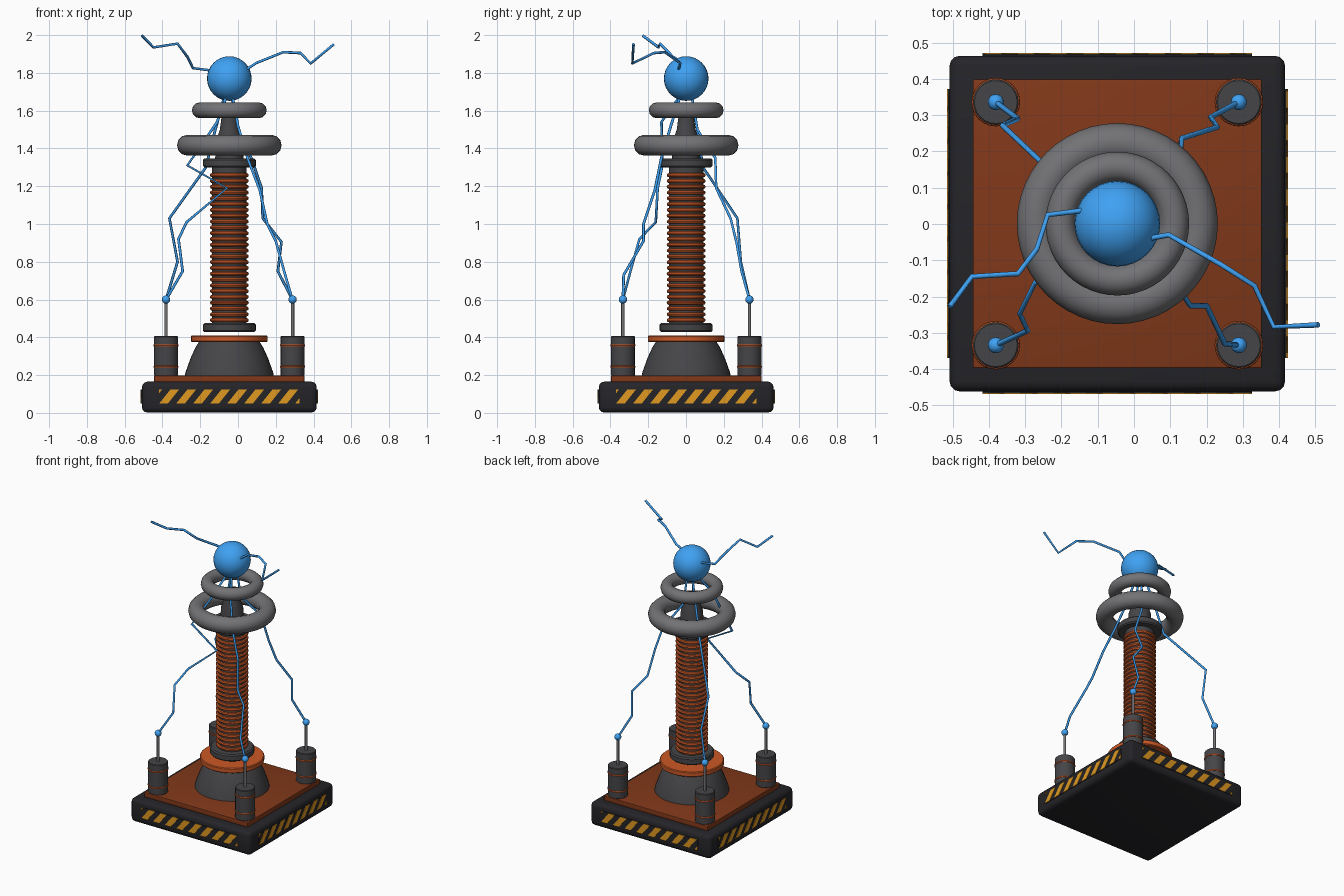
import bpy, bmesh, math
from mathutils import Vector, Matrix

if "Cube" in bpy.data.objects:
    bpy.data.objects.remove(bpy.data.objects["Cube"])

CX, CY = -0.046, 0.001


def mat(name, rgb):
    m = bpy.data.materials.new(name)
    m.diffuse_color = (*rgb, 1)
    m.use_nodes = True
    m.node_tree.nodes["Principled BSDF"].inputs["Base Color"].default_value = m.diffuse_color
    return m


BLACK = mat("black", (0.018, 0.018, 0.022))
DARK = mat("dark_grey", (0.06, 0.06, 0.065))
STEEL = mat("steel", (0.17, 0.17, 0.18))
COPPER = mat("copper", (0.6, 0.1, 0.02))
PLATE = mat("dark_copper", (0.22, 0.04, 0.01))
YELLOW = mat("yellow", (0.75, 0.32, 0.015))
BLUE = mat("blue", (0.05, 0.36, 0.9))


def finish(ob, name, m):
    ob.name = name
    ob.data.materials.append(m)
    if ob.type == 'MESH':
        bpy.ops.object.select_all(action='DESELECT')
        ob.select_set(True)
        bpy.context.view_layer.objects.active = ob
        bpy.ops.object.shade_smooth_by_angle(angle=math.radians(35))
    return ob


def from_bm(bm, name, m):
    bmesh.ops.recalc_face_normals(bm, faces=bm.faces[:])
    me = bpy.data.meshes.new(name)
    bm.to_mesh(me)
    bm.free()
    ob = bpy.data.objects.new(name, me)
    bpy.context.collection.objects.link(ob)
    return finish(ob, name, m)


def lathe(name, profile, m, x=CX, y=CY, n=40):
    """Spin an (r, z) profile, closed top and bottom on the axis."""
    bm = bmesh.new()
    pts = [(0, profile[0][1])] + profile + [(0, profile[-1][1])]
    vs = [bm.verts.new((r, 0, z)) for r, z in pts]
    es = [bm.edges.new(p) for p in zip(vs, vs[1:])]
    bmesh.ops.spin(bm, geom=vs + es, axis=(0, 0, 1), cent=(0, 0, 0),
                   angle=math.tau, steps=n)
    bmesh.ops.remove_doubles(bm, verts=bm.verts[:], dist=1e-5)
    bmesh.ops.translate(bm, verts=bm.verts[:], vec=(x, y, 0))
    return from_bm(bm, name, m)


def disc(name, r, z0, z1, b, m, x=CX, y=CY, n=40):
    return lathe(name, [(r - b, z0), (r, z0 + b), (r, z1 - b), (r - b, z1)], m, x, y, n)


def box(name, size, z, m, bevel=0):
    bpy.ops.mesh.primitive_cube_add(size=1, location=(CX, CY, z))
    ob = bpy.context.object
    ob.scale = size
    bpy.ops.object.transform_apply(location=False, rotation=False)
    if bevel:
        mod = ob.modifiers.new("bevel", 'BEVEL')
        mod.width, mod.segments = bevel, 3
        bpy.ops.object.modifier_apply(modifier="bevel")
    return finish(ob, name, m)


def ring(name, R, r, z, m, x=CX, y=CY, n=48, k=12):
    bpy.ops.mesh.primitive_torus_add(major_radius=R, minor_radius=r, location=(x, y, z),
                                     major_segments=n, minor_segments=k)
    ob = finish(bpy.context.object, name, m)
    ob.data.polygons.foreach_set("use_smooth", [True] * len(ob.data.polygons))
    return ob


def ball(name, r, loc, m, n=32):
    bpy.ops.mesh.primitive_uv_sphere_add(radius=r, location=loc, segments=n, ring_count=n // 2)
    return finish(bpy.context.object, name, m)


def arc(name, pts):
    cu = bpy.data.curves.new(name, 'CURVE')
    cu.dimensions, cu.bevel_depth, cu.bevel_resolution = '3D', 0.0075, 1
    cu.use_fill_caps = True
    sp = cu.splines.new('POLY')
    sp.points.add(len(pts) - 1)
    for p, co in zip(sp.points, pts):
        p.co = (*co, 1)
    ob = bpy.data.objects.new(name, cu)
    bpy.context.collection.objects.link(ob)
    finish(ob, name, BLUE)


# base and deck plate
box("base", (0.925, 0.925, 0.163), 0.0835, BLACK, 0.028)
box("deck_plate", (0.796, 0.796, 0.034), 0.18, PLATE, 0.004)

# hazard panels on the four sides
HALF, Z0, Z1 = 0.371, 0.05, 0.125


def slab(bm, x0, x1, shear, d):
    res = bmesh.ops.create_cube(bm, size=1)
    for v in res["verts"]:
        top = v.co.z > 0
        x = x1 if v.co.x > 0 else x0
        v.co = (x + (shear if top else 0), -0.455 - (d if v.co.y < 0 else 0), Z1 if top else Z0)


for i in range(4):
    turn = Matrix.Translation((CX, CY, 0)) @ Matrix.Rotation(i * math.pi / 2, 4, 'Z')
    bm = bmesh.new()
    slab(bm, -HALF, HALF, 0, 0.012)
    bm.transform(turn)
    from_bm(bm, f"hazard_panel_{i}", BLACK)
    bm = bmesh.new()
    for k in range(-1, 9):
        x = -HALF + k * 0.09
        slab(bm, x, x + 0.046, 0.06, 0.015)
    for s in (-1, 1):
        cut = bmesh.ops.bisect_plane(bm, geom=bm.verts[:] + bm.edges[:] + bm.faces[:],
                                     plane_co=(s * HALF, 0, 0), plane_no=(s, 0, 0), clear_outer=True)
        edges = [e for e in cut["geom_cut"] if isinstance(e, bmesh.types.BMEdge)]
        bmesh.ops.holes_fill(bm, edges=edges)
    bm.transform(turn)
    from_bm(bm, f"hazard_stripes_{i}", YELLOW)

# pedestal and collar
lathe("pedestal", [(0.236, 0.195), (0.232, 0.215), (0.205, 0.29), (0.18, 0.345), (0.155, 0.385)], DARK)
disc("pedestal_collar", 0.203, 0.375, 0.41, 0.005, COPPER)

# coil column: core, end flanges, windings
disc("coil_core", 0.092, 0.44, 1.33, 0.002, DARK)
disc("lower_flange", 0.14, 0.427, 0.475, 0.008, DARK)
disc("upper_flange", 0.14, 1.30, 1.348, 0.008, DARK)
for i in range(26):
    ring(f"winding_{i}", 0.092, 0.011, 0.491 + i * 0.0307, COPPER, k=8)

# neck, rings and top sphere
lathe("neck", [(0.075, 1.345), (0.07, 1.44), (0.05, 1.5), (0.042, 1.56)], DARK)
ring("lower_torus", 0.222, 0.055, 1.417, STEEL)
ring("upper_torus", 0.156, 0.042, 1.602, STEEL)
ball("top_sphere", 0.118, (CX, CY, 1.77), BLUE)

# corner capacitors
for sx in (-1, 1):
    for sy in (-1, 1):
        x, y = CX + sx * 0.335, CY + sy * 0.335
        tag = ("left" if sx < 0 else "right") + ("_front" if sy < 0 else "_back")
        disc("capacitor_" + tag, 0.063, 0.195, 0.407, 0.004, DARK, x, y, 24)
        for z in (0.245, 0.357):
            ring("capacitor_band_" + tag, 0.061, 0.006, z, COPPER, x, y, 24, 8)
        disc("rod_" + tag, 0.009, 0.4, 0.6, 0.001, STEEL, x, y, 12)
        ball("rod_tip_" + tag, 0.022, (x, y, 0.6), BLUE, 16)

# lightning arcs from the sphere to the tips, and two free ones
arc("arc_back_right", [(0.288, 0.336, 0.6), (0.211, 0.294, 0.75), (0.23, 0.267, 0.905), (0.131, 0.236, 1.03),
                       (0.125, 0.16, 1.19), (0.07, 0.155, 1.35), (-0.02, 0.06, 1.5), (-0.03, 0.03, 1.68)])
arc("arc_front_right", [(0.288, -0.334, 0.6), (0.25, -0.33, 0.73), (0.2, -0.225, 0.91), (0.155, -0.225, 1.0),
                        (0.115, -0.165, 1.18), (0.05, -0.13, 1.35), (0.0, -0.08, 1.52), (-0.03, -0.03, 1.68)])
arc("arc_back_left", [(-0.381, 0.336, 0.6), (-0.32, 0.29, 0.8), (-0.363, 0.272, 1.03),
                      (-0.17, 0.09, 1.3), (-0.12, 0.06, 1.5), (-0.07, 0.03, 1.68)])
arc("arc_front_left", [(-0.381, -0.334, 0.6), (-0.293, -0.294, 0.75), (-0.315, -0.247, 0.92), (-0.272, -0.16, 1.01),
                       (-0.058, -0.15, 1.19), (-0.268, -0.125, 1.31), (-0.11, -0.13, 1.54), (-0.06, -0.03, 1.68)])
arc("free_arc_left", [(-0.12, 0.04, 1.81), (-0.238, 0.025, 1.825), (-0.268, -0.07, 1.885),
                      (-0.32, -0.137, 1.955), (-0.447, -0.145, 1.935), (-0.508, -0.228, 1.997)])
arc("free_arc_right", [(0.04, -0.04, 1.815), (0.096, -0.03, 1.852), (0.24, -0.112, 1.91),
                       (0.332, -0.17, 1.905), (0.385, -0.284, 1.85), (0.508, -0.278, 1.952)])
